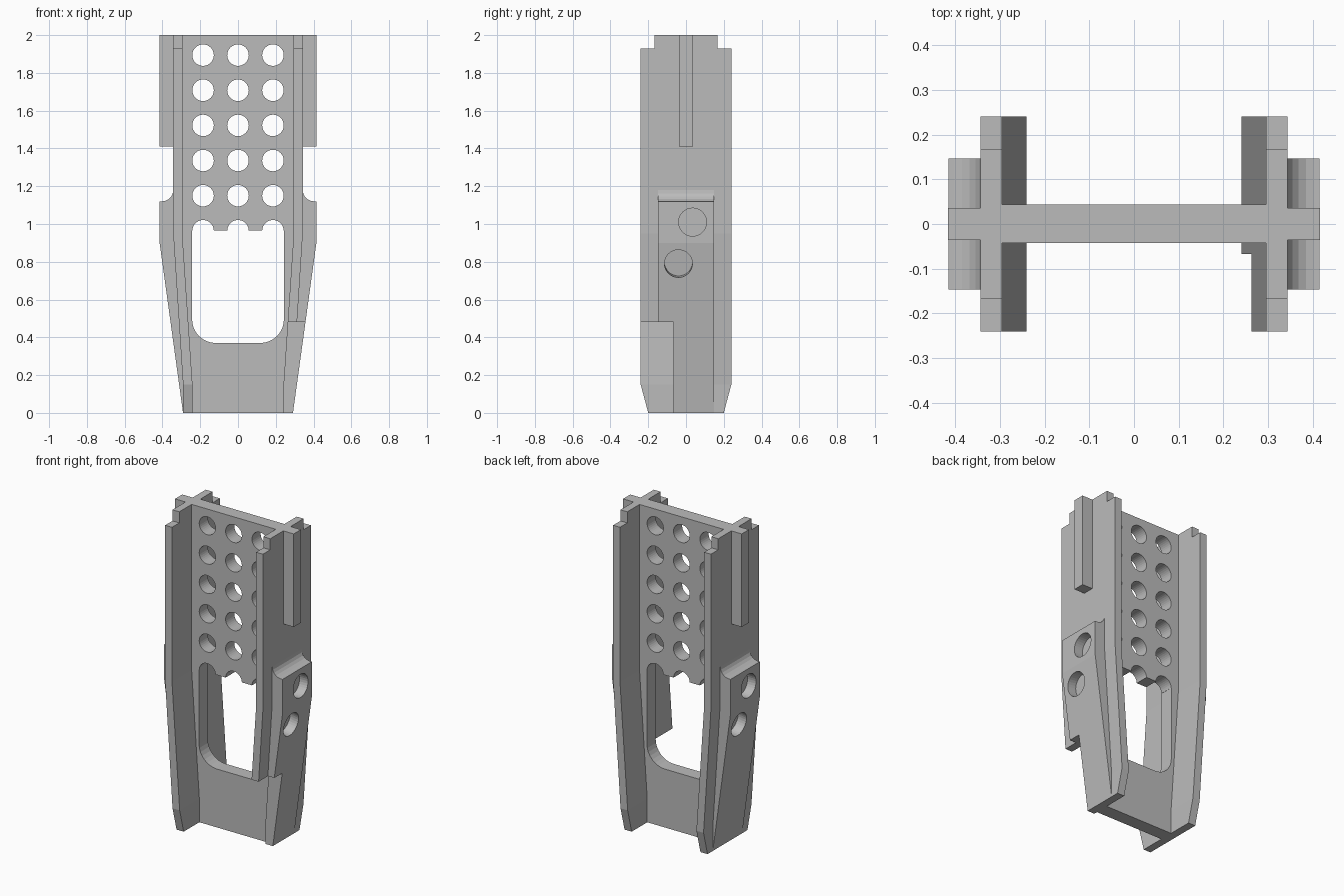
import bpy, bmesh, math
from mathutils import Vector, Matrix

if "Cube" in bpy.data.objects:
    bpy.data.objects.remove(bpy.data.objects["Cube"])

grey = bpy.data.materials.new("plain grey")
grey.diffuse_color = (0.5, 0.5, 0.5, 1)
grey.use_nodes = True
grey.node_tree.nodes["Principled BSDF"].inputs["Base Color"].default_value = grey.diffuse_color


def prism(name, profile, axis, lo, hi):
    """Extrude a 2D profile: axis 'Y' takes (x, z) points, axis 'X' takes (y, z)."""
    bm = bmesh.new()
    place = (lambda a, b, t: (a, t, b)) if axis == 'Y' else (lambda a, b, t: (t, a, b))
    face = bm.faces.new([bm.verts.new(place(a, b, lo)) for a, b in profile])
    ext = bmesh.ops.extrude_face_region(bm, geom=[face])
    shift = Vector(place(0, 0, hi - lo))
    bmesh.ops.translate(bm, vec=shift, verts=[v for v in ext["geom"] if isinstance(v, bmesh.types.BMVert)])
    bmesh.ops.recalc_face_normals(bm, faces=bm.faces)
    return finish(name, bm)


def cylinder(name, centre, direction, radius, depth):
    bm = bmesh.new()
    rot = Vector(direction).to_track_quat('Z', 'Y').to_matrix().to_4x4()
    bmesh.ops.create_cone(bm, cap_ends=True, segments=32, radius1=radius, radius2=radius,
                          depth=depth, matrix=Matrix.Translation(centre) @ rot)
    return finish(name, bm)


def finish(name, bm):
    mesh = bpy.data.meshes.new(name)
    bm.to_mesh(mesh)
    bm.free()
    mesh.materials.append(grey)
    ob = bpy.data.objects.new(name, mesh)
    bpy.context.collection.objects.link(ob)
    return ob


def combine(target, other, operation):
    """Apply a boolean and remove the operand."""
    mod = target.modifiers.new(operation, 'BOOLEAN')
    mod.object, mod.operation, mod.solver = other, operation, 'EXACT'
    bpy.context.view_layer.objects.active = target
    bpy.ops.object.modifier_apply(modifier=mod.name)
    bpy.data.objects.remove(other)


def arc(cx, cz, r, a0, a1, n):
    return [(cx + r * math.cos(math.radians(a0 + (a1 - a0) * i / n)),
             cz + r * math.sin(math.radians(a0 + (a1 - a0) * i / n))) for i in range(n + 1)]


# Central web plate, reaching into the middle of both rails
half = [(0.265, 0), (0.265, 0.15), (0.318, 0.95), (0.318, 2)]
frame = prism("rail_frame", half + [(-x, z) for x, z in reversed(half)], 'Y', -0.043, 0.044)

# Window with rounded lower corners, and the grid of holes above it
window = prism("window_cutter", [(0.243, 0.966), (-0.243, 0.966)]
               + arc(-0.118, 0.495, 0.125, 180, 270, 8)
               + arc(0.118, 0.495, 0.125, 270, 360, 8), 'Y', -0.1, 0.1)
combine(frame, window, 'DIFFERENCE')
for row in range(6):
    for col in (-1, 0, 1):
        hole = cylinder("hole_cutter", (col * 0.185, 0, 0.964 + row * 0.186), (0, 1, 0), 0.057, 0.3)
        combine(frame, hole, 'DIFFERENCE')

# Side outlines: the right rail is cut away at the lower front
top = [(0.2, 0), (0.24, 0.15), (0.24, 1.93), (0.167, 1.93), (0.167, 2),
       (-0.167, 2), (-0.167, 1.93), (-0.24, 1.93)]
outline = {-1: top + [(-0.24, 0.15), (-0.2, 0)],
           1: top + [(-0.24, 0.48), (-0.067, 0.48), (-0.067, 0)]}
slope = Vector((0.125, 0, 0.9)).normalized()

for s in (-1, 1):
    # Bent side rail
    section = [(0.241, 0), (0.241, 0.15), (0.295, 0.95), (0.295, 2),
               (0.343, 2), (0.343, 0.95), (0.291, 0.15), (0.291, 0)]
    rail = prism("side_rail", [(s * x, z) for x, z in section], 'Y', -0.3, 0.3)
    combine(rail, prism("rail_outline", outline[s], 'X', -1, 1), 'INTERSECT')

    # Tapered outer block with a concave shoulder and two blind holes
    section = ([(0.27, 0), (0.291, 0), (0.415, 0.9), (0.415, 1.12)]
               + arc(0.403, 1.18, 0.06, 270, 180, 5)
               + [(0.32, 1.18), (0.32, 0.95), (0.27, 0.15)])
    block = prism("outer_block", [(s * x, z) for x, z in section], 'Y', -0.147, 0.147)
    if s == 1:
        cut = prism("block_cutter", [(-0.3, -0.1), (-0.067, -0.1), (-0.067, 0.48), (-0.3, 0.48)], 'X', 0, 1)
        combine(block, cut, 'DIFFERENCE')
    combine(rail, block, 'UNION')
    upper = cylinder("upper_hole_cutter", (s * 0.415, s * 0.035, 1.01), (1, 0, 0), 0.074, 0.12)
    lower = cylinder("lower_hole_cutter", (s * 0.4, -s * 0.04, 0.79), (s * slope.z, 0, -slope.x), 0.074, 0.12)
    combine(rail, upper, 'DIFFERENCE')
    combine(rail, lower, 'DIFFERENCE')

    # Guide rib at the top
    rib = prism("guide_rib", [(s * x, z) for x, z in ((0.32, 1.41), (0.416, 1.41), (0.416, 2), (0.32, 2))],
                'Y', -0.036, 0.036)
    combine(rail, rib, 'UNION')
    combine(frame, rail, 'UNION')
